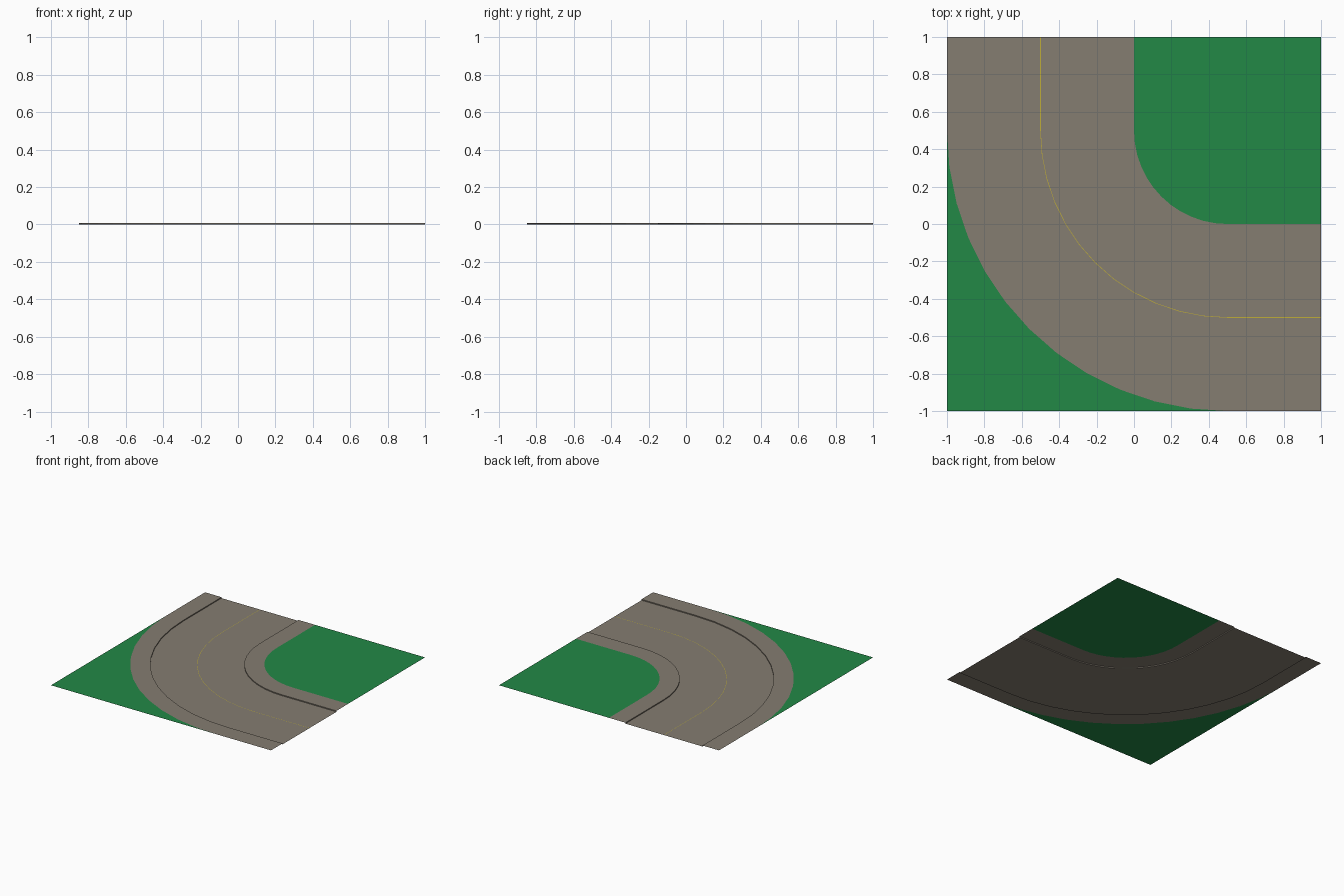
import bpy, math

if "Cube" in bpy.data.objects:
    bpy.data.objects.remove(bpy.data.objects["Cube"])

H = 0.008          # kerb height above the road
C = 0.5            # bend centre is (C, C)
SEG = 12           # segments in the quarter bend


def material(name, rgb):
    m = bpy.data.materials.new(name)
    m.diffuse_color = (*rgb, 1.0)
    m.use_nodes = True
    m.node_tree.nodes["Principled BSDF"].inputs["Base Color"].default_value = m.diffuse_color
    return m


grey = material("warm grey paving", (0.233, 0.205, 0.165))
green = material("grass green", (0.016, 0.246, 0.061))
yellow = material("line yellow", (0.52, 0.42, 0.04))


def arc(r):
    """Quarter bend from the left side round to the bottom side."""
    return [(C - r * math.cos(i * math.pi / 2 / SEG),
             C - r * math.sin(i * math.pi / 2 / SEG)) for i in range(SEG + 1)]


def path(r):
    """Straight, quarter bend, straight, at distance r from the bend centre."""
    return [(C - r, 1.0)] + arc(r) + [(1.0, C - r)]


def make(name, verts, faces, mat):
    me = bpy.data.meshes.new(name)
    me.from_pydata(verts, [], faces)
    me.materials.append(mat)
    ob = bpy.data.objects.new(name, me)
    bpy.context.collection.objects.link(ob)
    return ob


def sweep(name, profile, mat):
    """Sweep a (radius, z) profile along the road."""
    n = SEG + 3
    verts = [(x, y, z) for r, z in profile for x, y in path(r)]
    faces = [(j * n + i, (j + 1) * n + i, (j + 1) * n + i + 1, j * n + i + 1)
             for j in range(len(profile) - 1) for i in range(n - 1)]
    return make(name, verts, faces, mat)


# Carriageway and the two raised pavements with their kerb faces
sweep("road", [(0.65, 0), (1.35, 0)], grey)
sweep("inner_pavement", [(0.5, H), (0.65, H), (0.65, 0)], grey)
sweep("outer_pavement", [(1.35, 0), (1.35, H), (1.5, H)], grey)

# Hairline centre marking
sweep("centre_line", [(0.9985, 0.0006), (1.0015, 0.0006)], yellow)

# Inner lawn: square with one rounded corner
lawn = [(x, y, H) for x, y in path(0.5)] + [(1, 1, H)]
make("inner_grass", lawn, [tuple(range(len(lawn)))], green)

# Outer lawn: fan from the tile corner to the bend
edge = [(-1, -1, H)] + [(x, y, H) for x, y in arc(1.5)]
make("outer_grass", edge, [(0, i + 1, i) for i in range(1, SEG + 1)], green)
